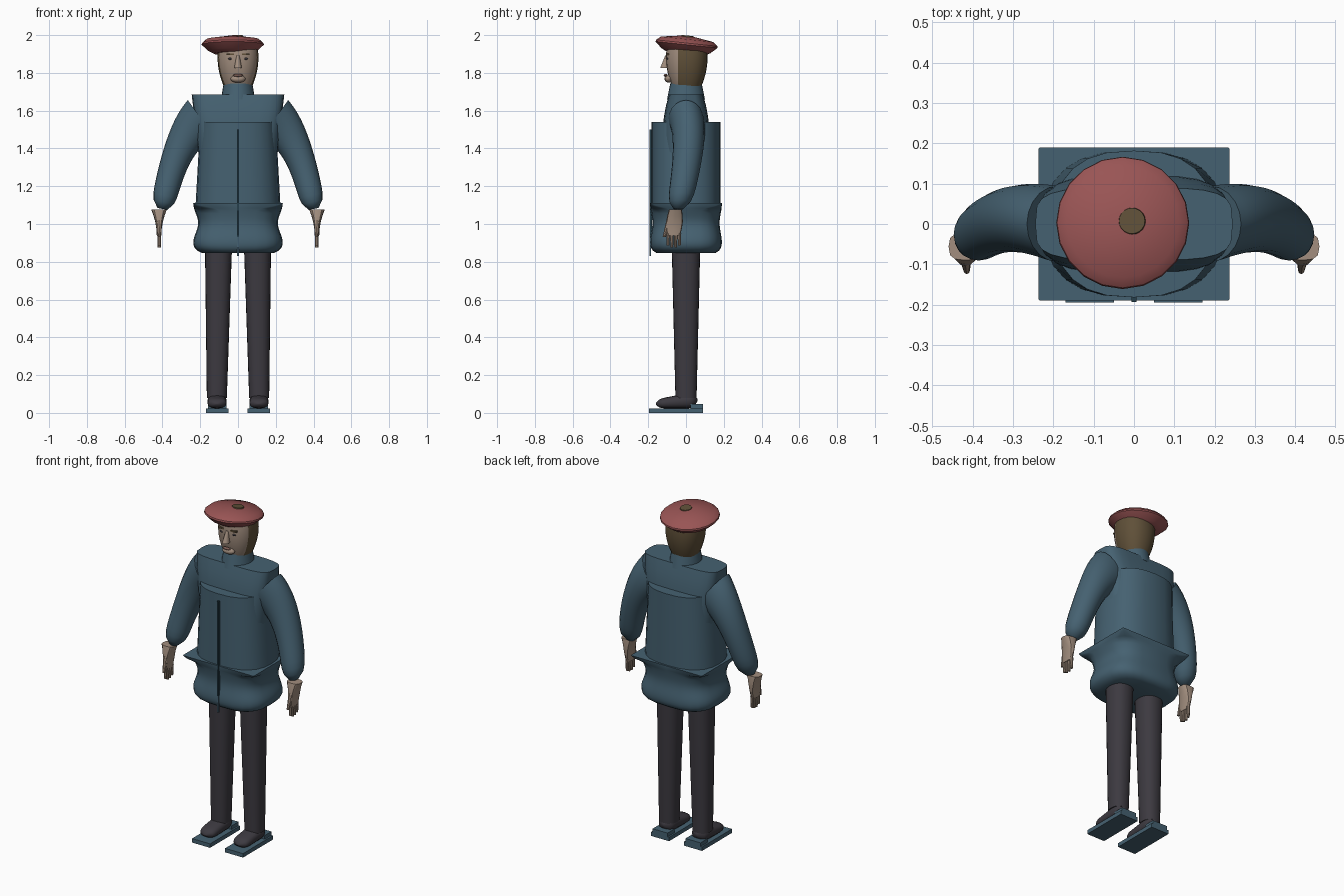
import bpy, bmesh, math
from mathutils import Vector

if "Cube" in bpy.data.objects:
    bpy.data.objects.remove(bpy.data.objects["Cube"])


def material(name, *rgb):
    mat = bpy.data.materials.new(name)
    mat.use_nodes = True
    mat.diffuse_color = (*rgb, 1)
    shader = mat.node_tree.nodes["Principled BSDF"]
    shader.inputs["Base Color"].default_value = (*rgb, 1)
    shader.inputs["Roughness"].default_value = 0.8
    return mat


BLUE = material("jacket blue", 0.06, 0.12, 0.165)
RED = material("beret red", 0.32, 0.09, 0.09)
DARK = material("trouser charcoal", 0.046, 0.042, 0.052)
SKIN = material("skin", 0.36, 0.27, 0.21)
HAIR = material("hair brown", 0.115, 0.08, 0.04)
LIPS = material("lip brown", 0.2, 0.11, 0.09)
NAVY = material("zip navy", 0.02, 0.05, 0.07)


def finish(mesh, name, *mats, mirror=False, angle=40):
    """Turn a bmesh into a shaded object, optionally mirrored left to right."""
    bmesh.ops.recalc_face_normals(mesh, faces=mesh.faces)
    data = bpy.data.meshes.new(name)
    mesh.to_mesh(data)
    mesh.free()
    for mat in mats:
        data.materials.append(mat)
    part = bpy.data.objects.new(name, data)
    bpy.context.collection.objects.link(part)
    if mirror:
        part.modifiers.new("mirror", "MIRROR").use_mirror_merge = False
    bpy.ops.object.select_all(action="DESELECT")
    part.select_set(True)
    bpy.context.view_layer.objects.active = part
    bpy.ops.object.shade_smooth_by_angle(angle=math.radians(angle))
    return part


def signed_power(value, exponent):
    return math.copysign(abs(value) ** exponent, value)


def ring(centre, u, v, power=2, sides=24):
    """Superellipse around a centre, spanned by the half axes u and v."""
    points = []
    for i in range(sides):
        turn = math.tau * i / sides
        c, s = round(math.cos(turn), 6), round(math.sin(turn), 6)
        points.append(Vector(centre) + Vector(u) * signed_power(c, 2 / power)
                      + Vector(v) * signed_power(s, 2 / power))
    return points


def level(centre, rx, ry, power=2, sides=24):
    return ring(centre, (rx, 0, 0), (0, ry, 0), power, sides)


def loft(rings):
    mesh = bmesh.new()
    rows = [[mesh.verts.new(p) for p in points] for points in rings]
    for low, high in zip(rows, rows[1:]):
        for i in range(len(low)):
            mesh.faces.new((low[i - 1], low[i], high[i], high[i - 1]))
    mesh.faces.new(rows[0])
    mesh.faces.new(rows[-1])
    return mesh


def sweep(rule, steps):
    """Loft the rings that a rule gives for t running from 0 to 1."""
    return loft([rule(i / steps) for i in range(steps + 1)])


def taper(name, start, end, size_a, size_b, mat, power=2, sides=24, **options):
    """Upright tapered tube between two levels."""
    tube = loft([level(start, *size_a, power, sides), level(end, *size_b, power, sides)])
    return finish(tube, name, mat, **options)


def box(name, low, high, mat, **options):
    mesh = bmesh.new()
    bmesh.ops.create_cube(mesh, size=1)
    low, high = Vector(low), Vector(high)
    for v in mesh.verts:
        v.co = (low + high) / 2 + v.co * (high - low)
    finish(mesh, name, mat, **options)


def ball(name, centre, radii, mat, **options):
    mesh = bmesh.new()
    bmesh.ops.create_uvsphere(mesh, u_segments=12, v_segments=8, radius=1)
    for v in mesh.verts:
        v.co = Vector(centre) + v.co * Vector(radii)
    finish(mesh, name, mat, **options)


# Jacket: shouldered upper body, padded shell, and a skirt flaring to a square waist
def upper_body(t):
    return level((0, 0, 1.2 + 0.485 * t), 0.19 + 0.055 * t, 0.13 - 0.04 * t ** 4, 3 + t)


def skirt(t):
    wave = math.cos(2.5 * math.pi * t)
    hem = 1 - 0.15 * t ** 20
    return level((0, 0, 1.11 - 0.263 * t), (0.224 + 0.013 * wave) * hem,
                 (0.184 + 0.006 * wave) * hem, 3 + 90 * (1 - t) ** 40)


finish(sweep(upper_body, 8), "upper_jacket", BLUE)
finish(sweep(skirt, 20), "jacket_skirt", BLUE, angle=60)
taper("jacket_shell", (0, 0, 1.11), (0, 0, 1.54), (0.224, 0.182), (0.2, 0.182), BLUE, power=2.5)
taper("collar", (0, 0, 1.66), (0, 0, 1.745), (0.09, 0.1), (0.076, 0.083), BLUE)
box("zip", (-0.006, -0.194, 0.93), (0.006, -0.18, 1.5), NAVY)
box("zip_end", (-0.006, -0.194, 0.83), (0.006, -0.186, 0.93), BLUE)

# Sleeves: tapering tubes along a bent path with rounded ends
SHOULDER, ELBOW, CUFF = Vector((0.19, 0, 1.55)), Vector((0.33, 0.04, 1.45)), Vector((0.4, -0.04, 1.08))


def sleeve(t):
    upper, lower = SHOULDER.lerp(ELBOW, t), ELBOW.lerp(CUFF, t)
    along = lower - upper
    across = Vector((-along.z, 0, along.x)).normalized()
    rounding = 1 - 0.6 * t ** 24
    thick = 0.066 + 0.064 * (1 - t) ** 2
    return ring(upper.lerp(lower, t), across * thick * rounding,
                (0, (0.094 - 0.028 * t) * rounding, 0), sides=20)


finish(sweep(sleeve, 20), "sleeves", BLUE, mirror=True, angle=80)


# Hands: flared wrist and flat palm, four fingers and a thumb
def palm(t):
    return level((0.418, -0.056 - 0.01 * t, 1.078 - 0.14 * t), 0.012 + 0.03 * (1 - t) ** 2,
                 0.034 + 0.01 * math.sin(math.pi * t), 3, 12)


finish(sweep(palm, 4), "palms", SKIN, mirror=True)
for i, finger in enumerate(("index", "middle", "ring", "little")):
    y = -0.095 + 0.02 * i
    drop = 0.01 * abs(i - 1.5)
    taper(finger + "_fingers", (0.417, y, 0.95), (0.417, y, 0.87 + drop),
          (0.011, 0.01), (0.008, 0.007), SKIN, sides=8, mirror=True)
taper("thumbs", (0.418, -0.09, 1.02), (0.415, -0.116, 0.93),
      (0.014, 0.014), (0.008, 0.008), SKIN, sides=8, mirror=True)

# Trousers, shoes and the plates under them
taper("trousers", (0.103, 0, 0.9), (0.112, 0, 0.08), (0.072, 0.076), (0.053, 0.056),
      DARK, power=2.3, mirror=True)


def shoe(t):
    rounding = math.sqrt(1.03 - (2 * t - 1) ** 6)
    half = (0.044 - 0.02 * t) * rounding
    return ring((0.111, 0.06 - 0.22 * t, 0.068 - 0.02 * t), (0.05 * rounding, 0, 0), (0, 0, half), 2.5, 16)


finish(sweep(shoe, 12), "shoes", DARK, mirror=True, angle=80)
box("soles", (0.05, -0.195, 0), (0.17, 0.09, 0.024), BLUE, mirror=True)
box("heels", (0.06, 0.025, 0.024), (0.16, 0.09, 0.046), BLUE, mirror=True)

# Head: hair behind an upright cut, face in front of it
HAIRLINE = Vector((0, -0.042, 0))


def skull(t):
    radius = 0.108 - 0.075 * (t - 0.7) ** 2
    return level((0, 0.004, 1.72 + 0.23 * t), radius, radius + 0.002, 2.2)


head = sweep(skull, 10)
bmesh.ops.bisect_plane(head, geom=head.verts[:] + head.edges[:] + head.faces[:],
                       plane_co=HAIRLINE, plane_no=(0, 1, 0))
for face in head.faces:
    face.material_index = int(face.calc_center_median().y > HAIRLINE.y)
finish(head, "head", SKIN, HAIR, angle=60)

# Facial features
taper("nose", (0, -0.114, 1.825), (0, -0.1, 1.893), (0.02, 0.024), (0.008, 0.01), SKIN, sides=10)
ball("chin", (0, -0.09, 1.768), (0.04, 0.024, 0.02), SKIN)
ball("lips", (0, -0.108, 1.787), (0.026, 0.01, 0.008), LIPS)
ball("eyes", (0.04, -0.096, 1.875), (0.012, 0.007, 0.006), DARK, mirror=True)
box("eyebrows", (0.02, -0.106, 1.894), (0.06, -0.085, 1.903), HAIR, mirror=True)

# Beret: turned profile tilted down towards the back, with a round patch on top
profile = [(0.1, -0.05), (0.13, -0.035), (0.165, -0.003), (0.163, 0.006), (0.14, 0.026), (0.03, 0.043)]
beret = finish(loft([level((0, 0, z), r, r, sides=20) for r, z in profile]), "beret", RED, angle=35)
patch = taper("beret_patch", (0, 0, 0.038), (0, 0, 0.046), (0.034, 0.034), (0.032, 0.032), HAIR, sides=20)
for part, x in ((beret, -0.028), (patch, -0.005)):
    part.location = (x, 0.003, 1.952)
    part.rotation_euler.x = math.radians(-6)
